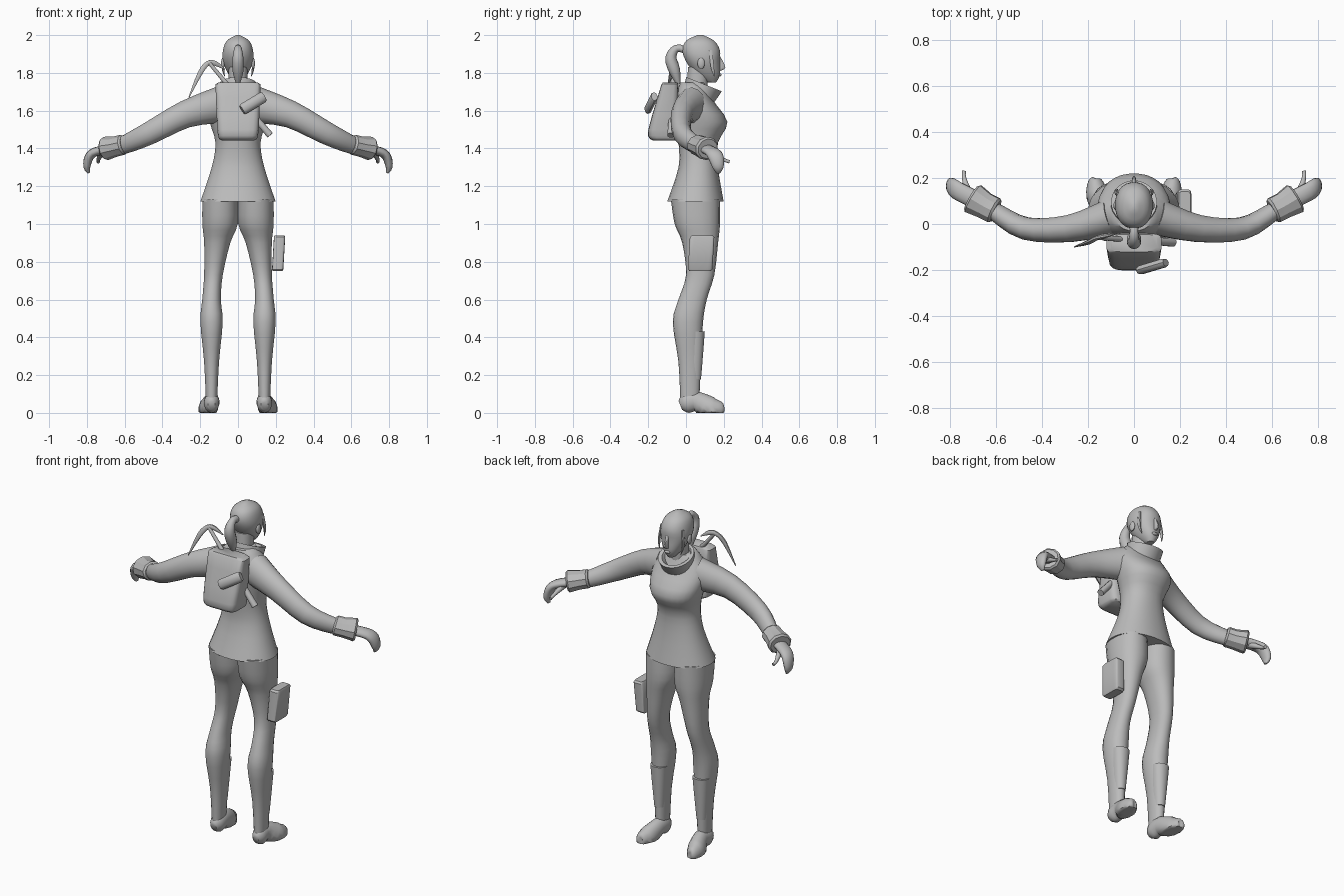
import bpy, bmesh, math
from mathutils import Vector

cube = bpy.data.objects.get("Cube")
if cube:
    bpy.data.objects.remove(cube, do_unlink=True)

GREY = (.5, .5, .5, 1)
material = bpy.data.materials.new("plain grey")
material.use_nodes = True
material.diffuse_color = GREY
material.node_tree.nodes["Principled BSDF"].inputs["Base Color"].default_value = GREY

SIDE, FORWARD, UP = Vector((1, 0, 0)), Vector((0, 1, 0)), Vector((0, 0, 1))


def refine(rows, steps):
    """Insert smoothly interpolated rows between the given ones."""
    result = []
    last = len(rows) - 1
    for i in range(last):
        a, b, c, d = rows[max(i - 1, 0)], rows[i], rows[i + 1], rows[min(i + 2, last)]
        for step in range(steps):
            t = step / steps
            result.append([q + t / 2 * (r - p + t * (2 * p - 5 * q + 4 * r - s
                           + t * (3 * (q - r) + s - p))) for p, q, r, s in zip(a, b, c, d)])
    return result + [rows[last]]


def loop(centre, u, v, sides, power):
    """Superellipse ring spanned by the vectors u and v, kept above the floor."""
    ring = []
    for i in range(sides):
        angle = math.tau * (i + .5) / sides
        c, s = math.cos(angle), math.sin(angle)
        point = (centre + u * math.copysign(abs(c) ** (2 / power), c)
                 + v * math.copysign(abs(s) ** (2 / power), s))
        point.z = max(point.z, 0)
        ring.append(point)
    return ring


def rim(ring, neighbour):
    """A slightly smaller ring just outside an end, to round its edge."""
    middle = sum(ring, Vector()) / len(ring)
    outward = (middle - sum(neighbour, Vector()) / len(neighbour)).normalized()
    return [middle + (point - middle) * .85 + outward * .01 for point in ring]


def skin(name, rings, mirror=False, closed=False, rounded=False, sharp=50):
    """Bridge the rings into one object, capping the ends."""
    if rounded:
        rings = [rim(rings[0], rings[1]), *rings, rim(rings[-1], rings[-2])]
    bm = bmesh.new()
    rows = [[bm.verts.new(point) for point in ring] for ring in rings]
    pairs = list(zip(rows, rows[1:]))
    if closed:
        pairs.append((rows[-1], rows[0]))
    else:
        bm.faces.new(rows[0])
        bm.faces.new(rows[-1])
    for low, high in pairs:
        for i in range(len(low)):
            j = (i + 1) % len(low)
            bm.faces.new((low[i], low[j], high[j], high[i]))
    bmesh.ops.recalc_face_normals(bm, faces=bm.faces)
    mesh = bpy.data.meshes.new(name)
    bm.to_mesh(mesh)
    bm.free()
    mesh.materials.append(material)
    part = bpy.data.objects.new(name, mesh)
    bpy.context.collection.objects.link(part)
    if mirror:
        part.modifiers.new("Mirror", "MIRROR")
    bpy.ops.object.select_all(action="DESELECT")
    part.select_set(True)
    bpy.context.view_layer.objects.active = part
    bpy.ops.object.shade_smooth_by_angle(angle=math.radians(sharp))


def stack(name, levels, sides=20, power=2.2, tilt=0, steps=3, **options):
    """Level rings given as height, right, left, back and front."""
    rings = []
    for z, right, left, back, front in refine(levels, steps):
        centre = Vector((right + left, back + front, 2 * z)) / 2
        v = (FORWARD + UP * tilt) * (front - back) / 2
        rings.append(loop(centre, SIDE * (left - right) / 2, v, sides, power))
    skin(name, rings, **options)


def central(name, levels, **options):
    """A stack on the middle plane, given as height, half width, back and front."""
    stack(name, [(z, -half, half, back, front) for z, half, back, front in levels], **options)


def sweep(name, path, across=FORWARD, flat=1, sides=14, steps=3, **options):
    """Rings along a path of x, y, z and radius; flat scales the second radius."""
    path = refine(path, steps)
    points = [Vector(row[:3]) for row in path]
    rings = []
    for i, (*_, radius) in enumerate(path):
        along = (points[min(i + 1, len(points) - 1)] - points[max(i - 1, 0)]).normalized()
        u = (across - along * across.dot(along)).normalized()
        rings.append(loop(points[i], u * radius, along.cross(u) * radius * flat, sides, 2))
    skin(name, rings, **options)


def ball(name, centre, width, depth, height, **options):
    """An ellipsoid."""
    rings = []
    for i in range(1, 8):
        angle = math.pi * i / 8
        size = math.sin(angle)
        middle = Vector(centre) - UP * height * math.cos(angle)
        rings.append(loop(middle, SIDE * width * size, FORWARD * depth * size, 12, 2))
    skin(name, rings, **options)


# Clothing on the trunk
central("jacket", [
    (1.12, .2, -.1, .2), (1.3, .14, -.04, .17), (1.43, .12, -.04, .17), (1.54, .15, -.05, .22),
    (1.66, .16, -.06, .14), (1.75, .08, -.03, .1)], sides=28)
central("collar", [
    (1.66, .1, -.02, .14), (1.74, .1, 0, .19), (1.74, .08, .01, .17), (1.7, .06, .02, .13)],
    sides=24, power=2, tilt=-.4, steps=1, closed=True)

# Legs, shin guards and boots
stack("leg", [
    (1.13, 0, .19, -.08, .18), (1, 0, .19, -.06, .18), (.9, .04, .18, -.02, .17),
    (.73, .08, .18, 0, .15), (.6, .09, .19, -.04, .11), (.48, .08, .2, -.07, .09),
    (.27, .1, .18, -.04, .08), (.06, .11, .17, -.03, .07)], sides=18, mirror=True)
stack("shin_guard", [
    (.43, .09, .19, 0, .1), (.3, .1, .18, 0, .09), (.18, .11, .17, 0, .08)], mirror=True)
sweep("boot", [
    (.14, -.03, .04, .02), (.14, 0, .05, .04), (.14, .06, .06, .04), (.16, .13, .02, .05),
    (.17, .19, .02, .03), (.17, .2, .02, .01)], across=SIDE, flat=1.3, mirror=True)

# Arms, cuffs and hands
sweep("sleeve", [
    (.1, .03, 1.63, .08), (.28, -.02, 1.58, .06), (.47, -.02, 1.48, .05),
    (.6, .05, 1.42, .04), (.67, .1, 1.4, .03)], flat=1.2, mirror=True)
sweep("cuff", [(.61, .06, 1.42, .06), (.65, .08, 1.41, .06), (.7, .11, 1.4, .07)],
      flat=.9, sides=10, steps=1, sharp=30, rounded=True, mirror=True)
sweep("hand", [
    (.68, .1, 1.4, .04), (.76, .14, 1.38, .04), (.79, .16, 1.35, .04),
    (.8, .17, 1.3, .03), (.79, .17, 1.27, .01)], flat=.6, mirror=True)
sweep("thumb", [(.72, .13, 1.38, .02), (.74, .2, 1.34, .01), (.74, .23, 1.33, .01)],
      across=UP, sides=8, mirror=True)

# Head and face
central("neck", [(1.64, .05, 0, .11), (1.83, .05, .01, .12)], steps=1)
central("head", [
    (1.75, .02, .11, .16), (1.79, .05, .05, .18), (1.86, .08, 0, .18),
    (1.92, .08, -.02, .18), (1.97, .06, 0, .15), (2, .01, .06, .09)], sides=24)
central("nose", [(1.81, .01, .16, .18), (1.83, .01, .16, .21), (1.89, .01, .16, .18)], sides=8)
ball("lips", (0, .17, 1.79), .02, .02, .01)
ball("ear", (.08, .08, 1.85), .01, .02, .03, mirror=True)

# Hair
sweep("hair_strand", [(.07, .13, 1.92, .01), (.08, .14, 1.83, .01), (.07, .15, 1.78, 0.002)],
      flat=.7, sides=6, mirror=True)
sweep("ponytail", [
    (0, 0, 1.92, .02), (0, -.05, 1.93, .02), (0, -.08, 1.88, .03),
    (0, -.06, 1.81, .03), (0, -.04, 1.74, .01)], across=SIDE, sides=10)

# Backpack and its gear
central("backpack", [
    (1.45, .1, -.19, -.04), (1.5, .11, -.2, -.04), (1.74, .12, -.13, -.04)],
    power=5, sharp=40, rounded=True)
sweep("bedroll", [(.03, -.2, 1.61, .02), (.13, -.17, 1.67, .02)],
      flat=1.5, sides=10, steps=1, sharp=40, rounded=True)
sweep("pickaxe_handle", [(-.15, -.06, 1.85, .01), (.17, -.08, 1.47, .02)], sides=8, steps=1)
sweep("pickaxe_blade", [
    (-.26, -.1, 1.67, 0.002), (-.2, -.08, 1.8, .01), (-.16, -.06, 1.85, .01),
    (-.12, -.05, 1.85, .01), (-.07, -.04, 1.82, 0.002)], flat=1.4, sides=8)

# Thigh pouch
stack("thigh_pouch", [(.76, .18, .24, .01, .14), (.93, .19, .25, .02, .15)],
      power=7, steps=1, sharp=40, rounded=True)
